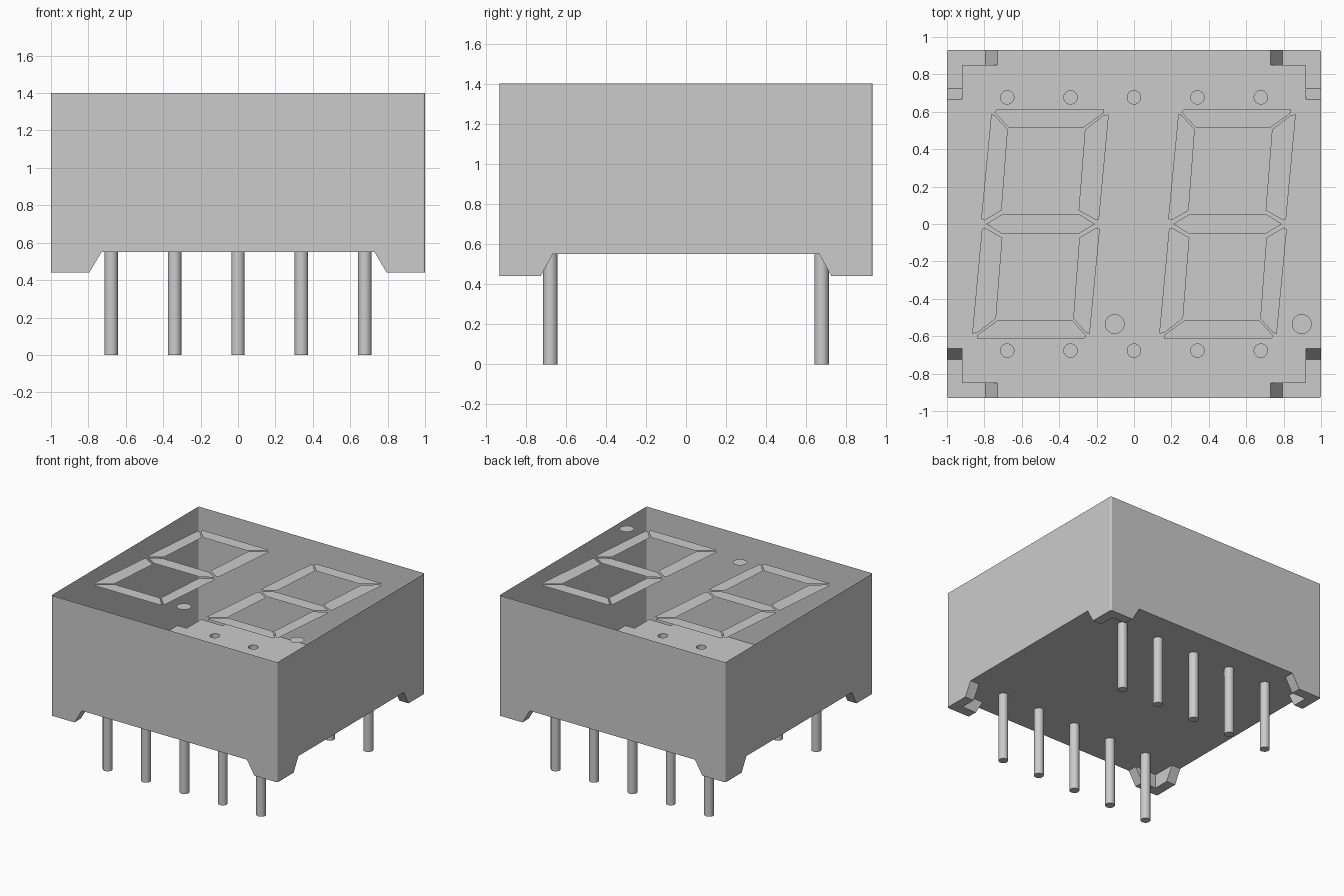
import bpy, bmesh, math

cube = bpy.data.objects.get("Cube")
if cube:
    bpy.data.objects.remove(cube, do_unlink=True)

grey = bpy.data.materials.new("light grey plastic")
grey.use_nodes = True
COLOUR = (0.6, 0.6, 0.6, 1)
grey.diffuse_color = COLOUR
grey.node_tree.nodes["Principled BSDF"].inputs["Base Color"].default_value = COLOUR

X, Y = 1.0, 0.93                 # half width and half depth of the housing
TOP, FLOOR, FOOT = 1.4, 0.55, 0.44
R = 0.01                         # rounding of the vertical edges
FX, FX2 = 0.73, 0.795            # foot slope along x
FY, FY2 = 0.665, 0.725           # foot slope along y
IX, IY = 0.92, 0.85              # inner corner of the foot
PIN_R, PIN_Y, SIDES = 0.036, 0.677, 24
PINS = [(i * 0.339, s * PIN_Y) for i in range(-2, 3) for s in (-1, 1)]


def add_object(name, bm):
    mesh = bpy.data.meshes.new(name)
    bm.to_mesh(mesh)
    bm.free()
    mesh.materials.append(grey)
    obj = bpy.data.objects.new(name, mesh)
    bpy.context.collection.objects.link(obj)
    return obj


def face(bm, points):
    return bm.faces.new([bm.verts.new(p) for p in points])


def ring(x, y, radius):
    return [(x + radius * math.cos(2 * math.pi * i / SIDES),
             y + radius * math.sin(2 * math.pi * i / SIDES)) for i in range(SIDES)]


# Housing walls and L-shaped feet: one quarter, mirrored; open at the top
bm = bmesh.new()
arc = [(X - R + R * math.cos(a), Y - R + R * math.sin(a))
       for a in (i * math.pi / 6 for i in range(4))]
# back wall, side wall, rounded edge
face(bm, [(0, Y, FLOOR), (0, Y, TOP), (X - R, Y, TOP), (X - R, Y, FOOT),
          (FX2, Y, FOOT), (FX, Y, FLOOR)])
face(bm, [(X, 0, FLOOR), (X, FY, FLOOR), (X, FY2, FOOT), (X, Y - R, FOOT),
          (X, Y - R, TOP), (X, 0, TOP)])
for a, b in zip(arc, arc[1:]):
    face(bm, [(*a, FOOT), (*b, FOOT), (*b, TOP), (*a, TOP)])
# foot sole
sole = [(IX, FY2), (IX, IY), (FX2, IY), (FX2, Y)] + arc[::-1] + [(X, FY2)]
face(bm, [(*p, FOOT) for p in sole])
# foot end slopes
face(bm, [(FX, IY, FLOOR), (FX, Y, FLOOR), (FX2, Y, FOOT), (FX2, IY, FOOT)])
face(bm, [(IX, FY, FLOOR), (IX, FY2, FOOT), (X, FY2, FOOT), (X, FY, FLOOR)])
# foot inner walls
face(bm, [(FX, IY, FLOOR), (FX2, IY, FOOT), (IX, IY, FOOT), (IX, IY, FLOOR)])
face(bm, [(IX, FY, FLOOR), (IX, IY, FLOOR), (IX, IY, FOOT), (IX, FY2, FOOT)])
bmesh.ops.remove_doubles(bm, verts=bm.verts[:], dist=1e-5)
bmesh.ops.recalc_face_normals(bm, faces=bm.faces[:])
if max(bm.faces, key=lambda f: f.calc_area()).normal.y < -0.5:
    bmesh.ops.reverse_faces(bm, faces=bm.faces[:])
housing = add_object("housing", bm)
mirror = housing.modifiers.new("four corners", 'MIRROR')
mirror.use_axis = (True, True, False)

# Floor with foot notches and pin holes
bm = bmesh.new()
notch = [(X, FY), (IX, FY), (IX, IY), (FX, IY), (FX, Y)]
outline = (notch + [(-x, y) for x, y in notch[::-1]]
           + [(-x, -y) for x, y in notch] + [(x, -y) for x, y in notch[::-1]])
for loop in [outline] + [ring(x, y, PIN_R) for x, y in PINS]:
    verts = [bm.verts.new((*p, FLOOR)) for p in loop]
    for a, b in zip(verts, verts[1:] + verts[:1]):
        bm.edges.new((a, b))
bmesh.ops.triangle_fill(bm, edges=bm.edges[:], use_beauty=True, normal=(0, 0, -1))
for f in bm.faces:
    f.normal_update()
    if f.normal.z > 0:
        f.normal_flip()
add_object("floor", bm)

# Pins: tubes closed at the lower end
for n, (x, y) in enumerate(PINS):
    bm = bmesh.new()
    low = [bm.verts.new((*p, 0)) for p in ring(x, y, PIN_R)]
    high = [bm.verts.new((*p, FLOOR)) for p in ring(x, y, PIN_R)]
    bm.faces.new(low[::-1])
    for i in range(SIDES):
        j = (i + 1) % SIDES
        side = bm.faces.new((low[i], low[j], high[j], high[i]))
        side.smooth = True
    for e in bm.edges:
        e.smooth = not any(len(f.verts) > 4 for f in e.link_faces)
    add_object(f"pin_{n + 1}", bm)

# Display segments: half a digit, the rest by half-turn about its centre
TOP_BAR = [(-0.235, 0.613), (0.34, 0.613), (0.337, 0.592),
           (0.226, 0.513), (-0.168, 0.513), (-0.245, 0.597)]
UPPER_LEFT = [(-0.263, 0.588), (-0.245, 0.582), (-0.175, 0.505),
              (-0.208, 0.073), (-0.298, 0.02), (-0.317, 0.027)]
UPPER_RIGHT = [(0.365, 0.585), (0.34, 0.583), (0.238, 0.505),
               (0.204, 0.073), (0.297, 0.02), (0.313, 0.027)]
MIDDLE = [(-0.29, 0), (-0.205, 0.052), (0.208, 0.052),
          (0.29, 0), (0.205, -0.052), (-0.208, -0.052)]


def plate(name, points, cx):
    bm = bmesh.new()
    f = face(bm, [(cx + x, y, TOP) for x, y in points])
    f.normal_update()
    if f.normal.z < 0:
        f.normal_flip()
    add_object(name, bm)


def half_turn(points):
    return [(-x, -y) for x, y in points]


for digit, cx in (("right", -0.5), ("left", 0.5)):
    for part, points in (("top", TOP_BAR), ("upper_left", UPPER_LEFT),
                         ("upper_right", UPPER_RIGHT), ("middle", MIDDLE),
                         ("bottom", half_turn(TOP_BAR)),
                         ("lower_right", half_turn(UPPER_LEFT)),
                         ("lower_left", half_turn(UPPER_RIGHT)),
                         ("point", ring(0.397, -0.535, 0.053))):
        plate(f"{digit}_digit_{part}_segment", points, cx)
